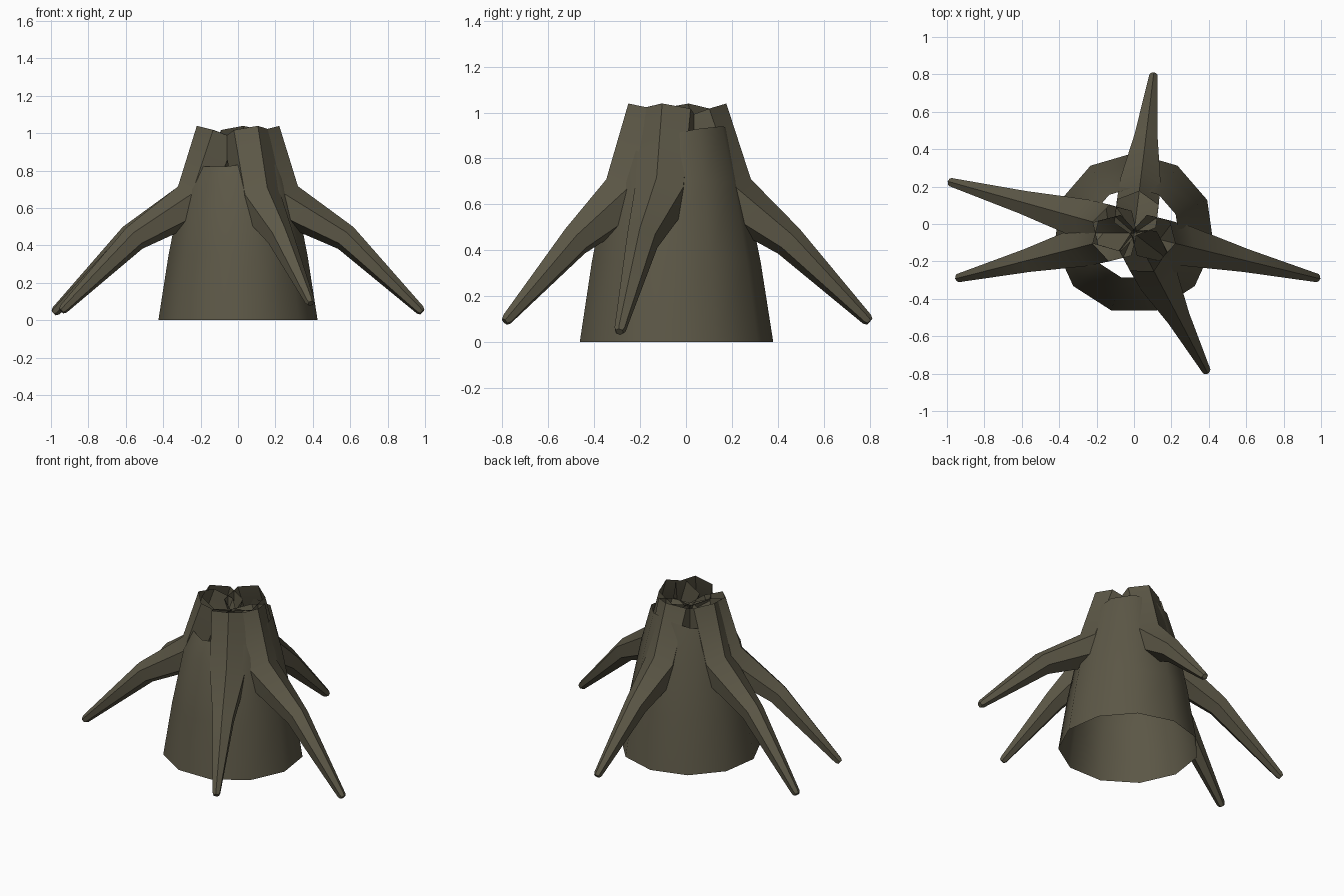
import bpy, bmesh, math
from mathutils import Vector

if "Cube" in bpy.data.objects:
    bpy.data.objects.remove(bpy.data.objects["Cube"])

bark = bpy.data.materials.new("dark_olive_bark")
bark.diffuse_color = (0.107, 0.096, 0.062, 1)
bark.use_nodes = True
bark.node_tree.nodes["Principled BSDF"].inputs["Base Color"].default_value = bark.diffuse_color
CENTER = Vector((0, -0.05, 0))


def skin(name, rings, cap_end):
    """Join rings of points into a smooth tube, optionally closing the end."""
    bm = bmesh.new()
    vr = [[bm.verts.new(p) for p in r] for r in rings]
    n = len(vr[0])
    for a, b in zip(vr, vr[1:]):
        for i in range(n):
            j = (i + 1) % n
            bm.faces.new((a[i], a[j], b[j], b[i]))
    if cap_end:
        bm.faces.new(vr[-1])
    bmesh.ops.recalc_face_normals(bm, faces=bm.faces)
    me = bpy.data.meshes.new(name)
    bm.to_mesh(me)
    bm.free()
    me.materials.append(bark)
    ob = bpy.data.objects.new(name, me)
    bpy.context.collection.objects.link(ob)
    bpy.ops.object.select_all(action='DESELECT')
    bpy.context.view_layer.objects.active = ob
    ob.select_set(True)
    bpy.ops.object.shade_smooth_by_angle(angle=math.radians(40))
    return ob


# Hollow trunk with a tilted, uneven upper rim
rings = []
profile = [(0, 0.43), (0.35, 0.375), (0.7, 0.305), (0.88, 0.245)]
for k, (z, r) in enumerate(profile):
    ring = []
    for i in range(11):
        a = math.pi / 2 + i * math.tau / 11
        lift = 0.06 * math.cos(a - math.radians(60)) if k == 3 else 0
        ring.append(CENTER + Vector((r * math.cos(a), r * math.sin(a), z + lift)))
    rings.append(ring)
skin("trunk", rings, False)


def root(name, tip):
    """Bent tapering root, open at the top, running out to its tip."""
    flat = Vector((tip[0], tip[1], 0)) - CENTER
    length = flat.length
    out = flat.normalized()
    side = Vector((-out.y, out.x, 0))
    # distance outward, height, radius
    path = [(0.105, 0.995, 0.13), (0.235, 0.635, 0.125),
            (0.585 * length, 0.44, 0.072), (length - 0.012, tip[2] + 0.01, 0.026),
            (length, tip[2], 0.018)]
    pts = [CENTER + out * d + Vector((0, 0, z)) for d, z, r in path]
    rings = []
    for k, p in enumerate(pts):
        t = (pts[min(k + 1, 4)] - p).normalized() + (p - pts[max(k - 1, 0)]).normalized()
        up = side.cross(t.normalized())
        if up.dot(out) < 0:
            up = -up
        r = path[k][2]
        rings.append([p + r * (up * math.cos(i * math.tau / 6) + side * math.sin(i * math.tau / 6))
                      for i in range(6)])
    skin(name, rings, True)


# Five roots spreading from the top
for name, tip in {
    "root_right": (0.985, -0.29, 0.045),
    "root_front": (0.39, -0.79, 0.09),
    "root_left_front": (-0.945, -0.29, 0.05),
    "root_left_back": (-0.985, 0.225, 0.04),
    "root_back": (0.105, 0.80, 0.09),
}.items():
    root(name, tip)
